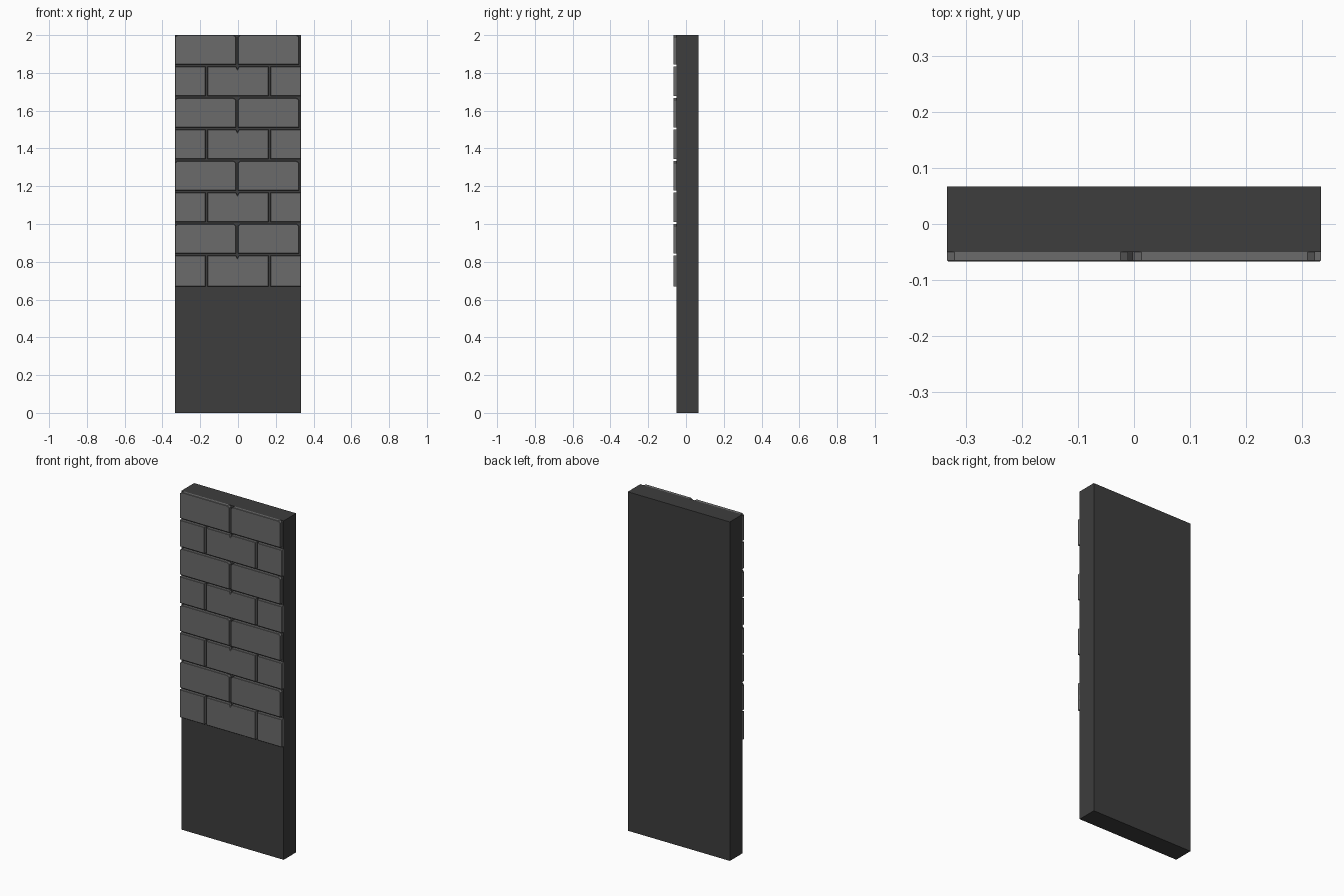
import bpy
import bmesh

if "Cube" in bpy.data.objects:
    bpy.data.objects.remove(bpy.data.objects["Cube"], do_unlink=True)

HALF = 1 / 3          # half the wall width, also one brick module
ROW = HALF / 2        # course height
GAP = 0.011
FACE, WALL_FRONT, BACK = -0.067, -0.05, 0.067


def material(name, rgb):
    m = bpy.data.materials.new(name)
    m.use_nodes = True
    m.diffuse_color = (*rgb, 1)
    m.node_tree.nodes["Principled BSDF"].inputs["Base Color"].default_value = (*rgb, 1)
    return m


def prism(name, outline, y0, y1, mat, bevel=0):
    """Extrude an x-z outline from y0 (front) to y1 (back)."""
    bm = bmesh.new()
    face = bm.faces.new([bm.verts.new((x, y0, z)) for x, z in outline])
    front_edges = list(face.edges)
    new = bmesh.ops.extrude_face_region(bm, geom=[face], use_keep_orig=True)["geom"]
    for v in new:
        if isinstance(v, bmesh.types.BMVert):
            v.co.y = y1
    if bevel:
        bmesh.ops.bevel(bm, geom=front_edges, offset=bevel, segments=1, affect='EDGES')
    bmesh.ops.recalc_face_normals(bm, faces=bm.faces)
    mesh = bpy.data.meshes.new(name)
    bm.to_mesh(mesh)
    bm.free()
    mesh.materials.append(mat)
    obj = bpy.data.objects.new(name, mesh)
    bpy.context.collection.objects.link(obj)
    return obj


def brick(name, x0, x1, z0, z1, cut_left, cut_right, notch=False):
    """Brick with clipped upper corners and an optional nick at the top centre."""
    w, h = 0.013, 0.01
    pts = [(x0, z0), (x1, z0)]
    pts += [(x1, z1 - h), (x1 - w, z1)] if cut_right else [(x1, z1)]
    if notch:
        pts += [(0.005, z1), (-0.003, z1 - 0.016), (-0.011, z1)]
    pts += [(x0 + w, z1), (x0, z1 - h)] if cut_left else [(x0, z1)]
    prism(name, pts, FACE, WALL_FRONT + 0.002, stone, 0.002)


mortar = material("dark_grey_mortar", (0.047, 0.047, 0.047))
stone = material("grey_brick", (0.147, 0.147, 0.147))

# Backing slab
prism("wall_slab", [(-HALF, 0), (HALF, 0), (HALF, 2), (-HALF, 2)], WALL_FRONT, BACK, mortar)

# Running-bond courses covering the upper two thirds
for i in range(8):
    z0 = 2 * HALF + i * ROW + (GAP if i else 0.003)
    z1 = 2 * HALF + (i + 1) * ROW
    if i % 2:
        for side, x in (("right", -HALF), ("left", 0)):
            brick(f"full_brick_{side}_{i}", x, x + HALF - GAP, z0, z1, True, True)
    else:
        g = GAP / 2
        brick(f"half_brick_right_{i}", -HALF, -ROW - g, z0, z1, False, False)
        brick(f"middle_brick_{i}", -ROW + g, ROW - g, z0, z1, False, False, True)
        brick(f"half_brick_left_{i}", ROW + g, HALF, z0, z1, False, False)
